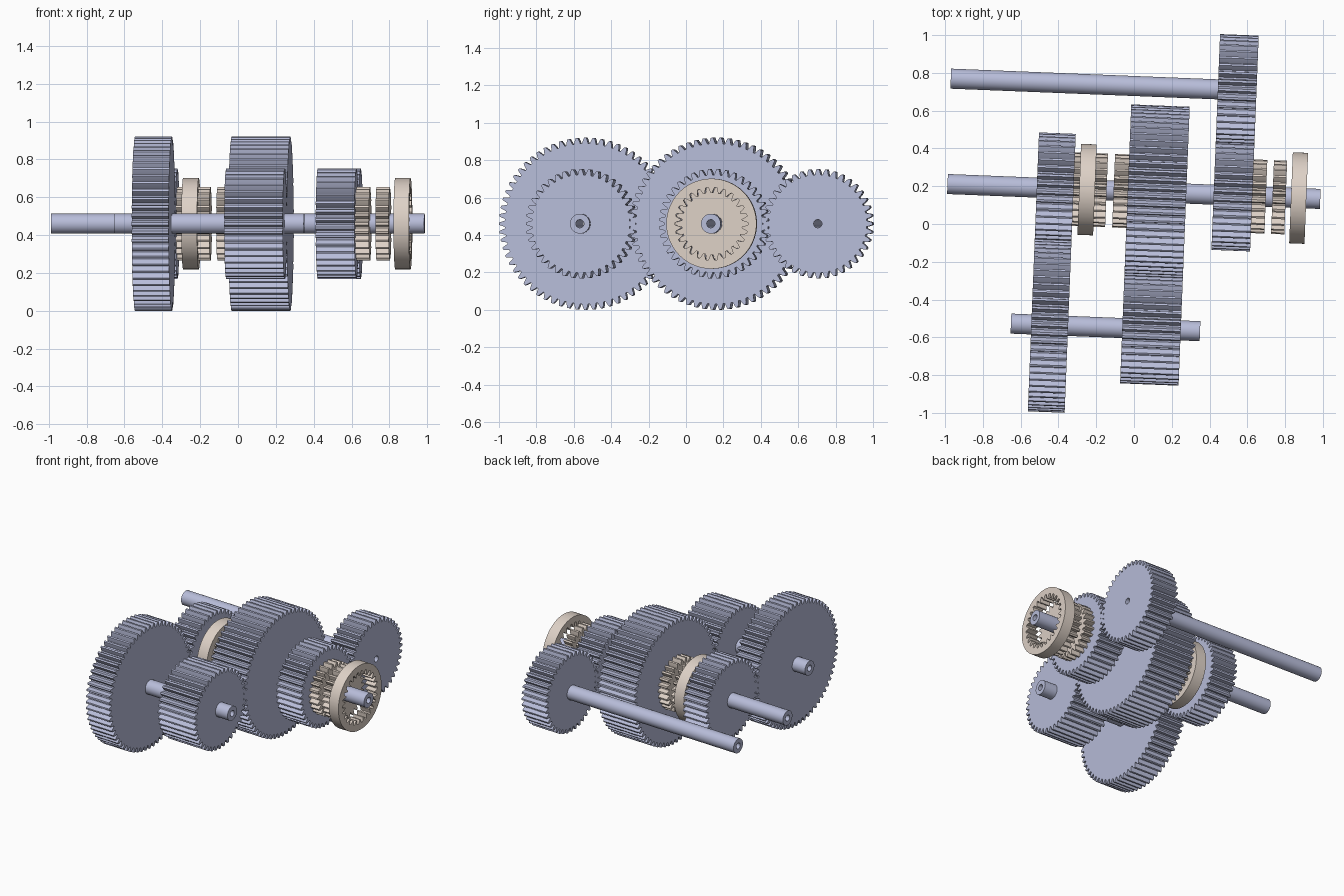
import bpy, bmesh
from math import pi, cos, sin
from mathutils import Matrix

if "Cube" in bpy.data.objects:
    bpy.data.objects.remove(bpy.data.objects["Cube"])

M = 0.01395                      # gear module (tooth size)
ROT = Matrix.Rotation(-0.04, 4, 'Z')
ZC = 0.46                        # height of all shafts
MAIN, COUNTER, OUTPUT = 0.172, -0.553, 0.73   # shaft offsets across
SHAFT_R, BORE_R = 0.053, 0.022


def material(name, rgb):
    m = bpy.data.materials.new(name)
    m.diffuse_color = (*rgb, 1)
    m.use_nodes = True
    m.node_tree.nodes["Principled BSDF"].inputs["Base Color"].default_value = m.diffuse_color
    return m


STEEL = material("steel", (0.48, 0.51, 0.70))
BRONZE = material("bronze", (0.73, 0.64, 0.57))


def teeth(n, half_turn=False):
    """Polar outline (radius, angle) of a spur gear with n teeth."""
    pitch = n * M / 2
    root, tip = pitch - 1.25 * M, pitch + M
    step = 2 * pi / n
    shape = [(root, -.79), (pitch, -.52), (tip, -.25),
             (tip, .25), (pitch, .52), (root, .79)]
    return [(r, (k + (.5 if half_turn else 0) + f / 2) * step)
            for k in range(n) for r, f in shape]


def circle(r, like=None, n=32):
    """Circle sharing the angles of another outline, or n even steps."""
    return [(r, a) for _, a in like] if like else [(r, 2 * pi * i / n) for i in range(n)]


def ring(name, outer, inner, u0, u1, v, mat):
    """Extruded ring between two outlines, from u0 to u1 along a shaft at v."""
    bm = bmesh.new()
    loops = [[bm.verts.new(ROT @ Matrix.Translation((u, v + r * cos(a), r * sin(a) + ZC)).translation)
              for r, a in outline]
             for outline, u in ((outer, u0), (outer, u1), (inner, u1), (inner, u0))]
    n = len(outer)
    for k in range(4):
        A, B = loops[k], loops[(k + 1) % 4]
        for i in range(n):
            j = (i + 1) % n
            bm.faces.new((A[i], A[j], B[j], B[i]))
    bmesh.ops.recalc_face_normals(bm, faces=bm.faces)
    me = bpy.data.meshes.new(name)
    bm.to_mesh(me)
    bm.free()
    me.materials.append(mat)
    ob = bpy.data.objects.new(name, me)
    bpy.context.collection.objects.link(ob)
    bpy.ops.object.select_all(action='DESELECT')
    ob.select_set(True)
    bpy.context.view_layer.objects.active = ob
    bpy.ops.object.shade_smooth_by_angle(angle=0.4)


def gear(name, n, half_turn, u0, u1, v, bore=SHAFT_R, mat=STEEL):
    t = teeth(n, half_turn)
    ring(name, t, circle(bore, t), u0, u1, v, mat)


# Hollow shafts
for name, u0, u1, v in (("main_shaft", -0.995, 0.98, MAIN),
                        ("counter_shaft", -0.63, 0.372, COUNTER),
                        ("output_shaft", -1.0, 0.417, OUTPUT)):
    ring(name, circle(SHAFT_R), circle(BORE_R), u0, u1, v, STEEL)

# Meshing gear pairs
gear("first_large_gear", 64, False, -0.522, -0.327, COUNTER)
gear("first_small_gear", 40, True, -0.522, -0.327, MAIN)
gear("second_large_gear", 64, True, -0.04, 0.27, MAIN)
gear("second_small_gear", 40, False, -0.04, 0.27, COUNTER)
gear("third_main_gear", 40, True, 0.415, 0.62, MAIN)
gear("third_output_gear", 40, False, 0.415, 0.62, OUTPUT, bore=BORE_R)

# Dog clutch hubs on the main shaft
for name, u0, u1 in (("left_dog", -0.327, -0.255), ("left_hub", -0.222, -0.152),
                     ("centre_dog", -0.115, -0.04), ("right_dog", 0.62, 0.692),
                     ("right_hub", 0.727, 0.797)):
    gear(name, 26, False, u0, u1, MAIN, mat=BRONZE)

# Sliding sleeves with internal teeth
for name, u0, u1 in (("left_sleeve", -0.297, -0.214), ("right_sleeve", 0.825, 0.906)):
    t = teeth(26)
    ring(name, circle(0.241, t), t, u0, u1, MAIN, BRONZE)
